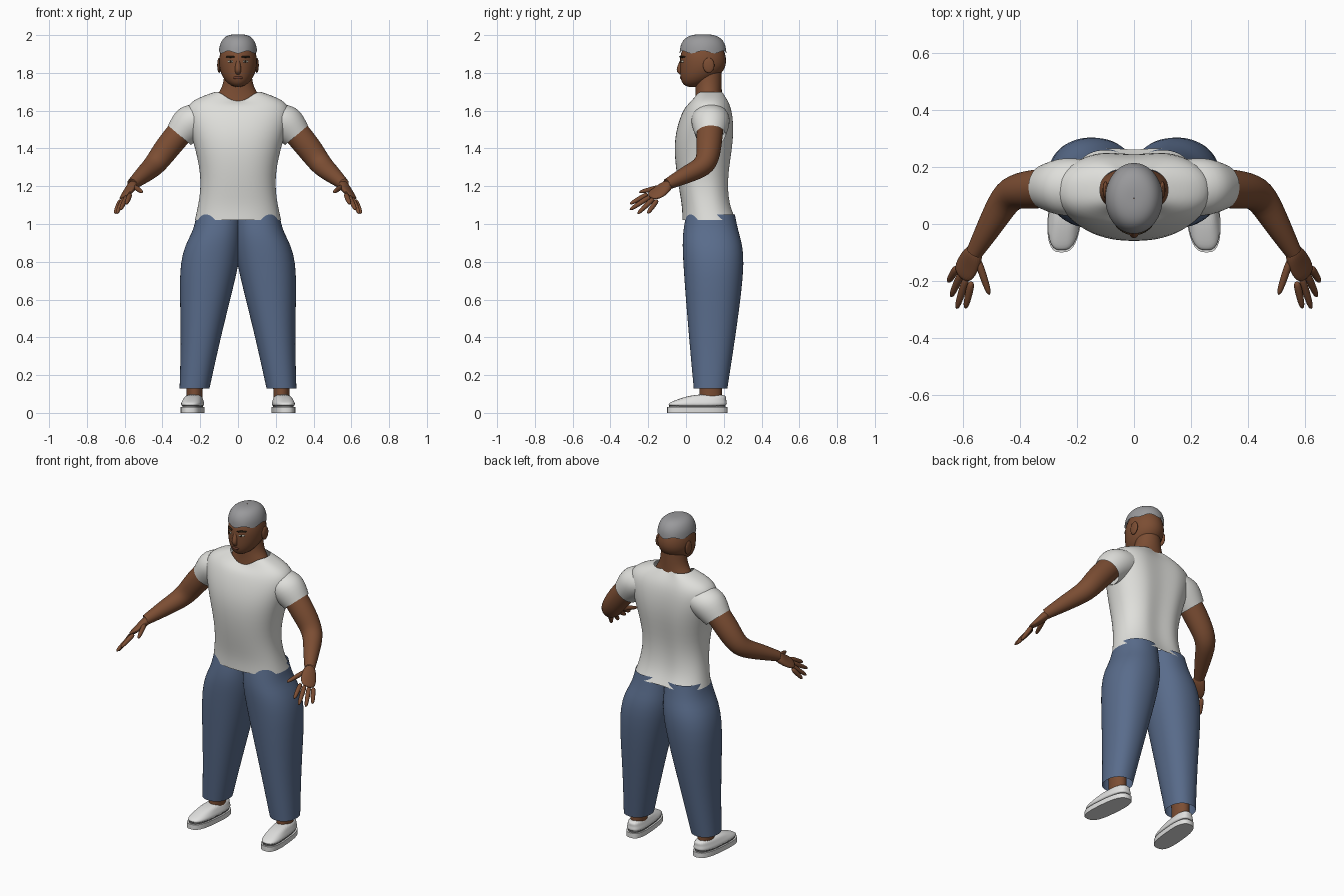
import bpy, bmesh
from math import sin, cos, pi, tau
from mathutils import Vector, Matrix

cube = bpy.data.objects.get("Cube")
if cube:
    bpy.data.objects.remove(cube, do_unlink=True)


def material(name, red, green, blue):
    mat = bpy.data.materials.new(name)
    mat.use_nodes = True
    colour = (red, green, blue, 1)
    mat.diffuse_color = colour
    shader = next(node for node in mat.node_tree.nodes if node.type == "BSDF_PRINCIPLED")
    shader.inputs["Base Color"].default_value = colour
    return mat


SKIN = material("brown skin", .2, .075, .033)
LIP = material("lip brown", .15, .05, .03)
DARK = material("dark brown", .03, .02, .01)
EYE = material("eye white", .6, .6, .5)
HAIR = material("grey hair", .32, .32, .33)
SHIRT = material("off white shirt", .74, .74, .71)
DENIM = material("blue denim", .1, .15, .26)
SHOE = material("white shoe", .75, .75, .74)
SEAM = material("shoe seam grey", .16, .16, .16)

ACROSS_BODY, UP = Vector((1, 0, 0)), Vector((0, 0, 1))


def finish(name, bm, mat, mirror, levels):
    mesh = bpy.data.meshes.new(name)
    bm.to_mesh(mesh)
    bm.free()
    mesh.materials.append(mat)
    part = bpy.data.objects.new(name, mesh)
    bpy.context.collection.objects.link(part)
    if mirror:
        part.modifiers.new("mirror", "MIRROR").use_mirror_merge = False
    if levels:
        smooth = part.modifiers.new("smooth", "SUBSURF")
        smooth.levels = smooth.render_levels = levels


def superellipse(value, power):
    size = abs(value) ** (2 / power)
    return size if value > 0 else -size


def loft(name, sections, mat, axis=None, side=ACROSS_BODY, sides=24, power=2,
         mirror=False, levels=2, capped=False, tweak=None):
    """Skin a tube over sections given as (x, y, z, half width, half depth)."""
    bm = bmesh.new()
    centres = [Vector(section[:3]) for section in sections]
    last = len(sections) - 1
    rings = []
    for i, section in enumerate(sections):
        along = axis or (centres[min(i + 1, last)] - centres[max(i - 1, 0)]).normalized()
        wide = (side - along * side.dot(along)).normalized()
        deep = along.cross(wide)
        ring = []
        for k in range(sides):
            angle = tau * k / sides
            point = (centres[i] + wide * section[3] * superellipse(cos(angle), power)
                     + deep * section[-1] * superellipse(sin(angle), power))
            if tweak:
                tweak(point, i, angle)
            ring.append(bm.verts.new(point))
        rings.append(ring)
    for lower, upper in zip(rings, rings[1:]):
        for k in range(sides):
            j = (k + 1) % sides
            bm.faces.new((lower[k], lower[j], upper[j], upper[k])).smooth = True
    if capped:
        for ring in (rings[0], rings[-1]):
            cap = bm.faces.new(ring)
            cap.smooth = levels > 0
            for edge in cap.edges:
                edge.smooth = levels > 0
    bmesh.ops.recalc_face_normals(bm, faces=bm.faces[:])
    finish(name, bm, mat, mirror, levels)


def upright(rows, x=0):
    """Turn rows of (height, y, half width, half depth) into level sections."""
    return [(x, y, z, width, depth) for z, y, width, depth in rows]


def ball(name, centre, size, mat, mirror=False, tweak=None):
    bm = bmesh.new()
    matrix = Matrix.Translation(centre) @ Matrix.Diagonal((*size, 1))
    bmesh.ops.create_uvsphere(bm, u_segments=32, v_segments=20, radius=1, matrix=matrix)
    if tweak:
        for vert in bm.verts:
            tweak(vert.co)
    for face in bm.faces:
        face.smooth = True
    finish(name, bm, mat, mirror, 0)


# Shirt body, with a V neckline in front and a groove along the spine
def shirt_shape(point, ring, angle):
    point.y -= .02 * max(0, sin(angle)) ** 24
    point.z -= .025 * max(0, ring - 4) * max(0, -sin(angle)) ** 5


loft("shirt_body", upright([
    (1.02, .13, .23, .15), (1.1, .11, .21, .13), (1.25, .09, .19, .14), (1.45, .1, .24, .17),
    (1.6, .12, .29, .14), (1.66, .12, .24, .11), (1.7, .12, .12, .08)]),
     SHIRT, axis=UP, sides=32, power=2.3, tweak=shirt_shape)
loft("shirt_sleeve", [(.15, .13, 1.58, .09), (.24, .13, 1.55, .11), (.31, .13, 1.47, .08)],
     SHIRT, axis=Vector((.65, 0, -.76)), mirror=True)

# Trouser legs, overlapping at the hips and open at the hem
loft("trouser_leg", [
    (.23, .13, .13, .08, .09), (.19, .14, .45, .11, .13), (.15, .15, .83, .17, .17),
    (.11, .13, .95, .13, .15), (.1, .13, 1.05, .12, .13)],
     DENIM, axis=UP, power=2.2, mirror=True)

# Ankles
loft("ankle", upright([(.05, .13, .04, .06), (.25, .13, .05, .06)], x=.23),
     SKIN, axis=UP, mirror=True)


# Shoes, toes turned slightly outward
def splay(point, ring, angle):
    point.x -= (point.y - .06) * .09


def shoe_part(name, rows, mat, levels):
    loft(name, upright(rows, x=.24), mat, axis=UP, sides=32, power=2.8,
         mirror=True, levels=levels, capped=True, tweak=splay)


shoe_part("shoe_sole", [(height, .06, .06, .16) for height in (0, .03)], SHOE, 0)
shoe_part("shoe_seam", [(height, .06, .05, .15) for height in (.03, .04)], SEAM, 0)
shoe_part("shoe_upper", [(.03, .06, .055, .15), (.05, .06, .06, .16),
                         (.07, .08, .05, .13), (.1, .13, .04, .09)], SHOE, 2)

# Arms
loft("arm", [(.26, .13, 1.54, .07), (.38, .12, 1.4, .07), (.44, .11, 1.31, .06),
             (.49, .02, 1.27, .05), (.56, -.1, 1.21, .03)], SKIN, mirror=True)

# Hands: a flat palm, four fingers spread across the knuckles, and a thumb
knuckles = Vector((.05, .05, -.03))
loft("palm", [(.55, -.08, 1.22, .03, .03), (.58, -.14, 1.17, .05, .02), (.61, -.19, 1.14, .04, .01)],
     SKIN, side=knuckles, mirror=True, capped=True)


def finger(name, base, tip):
    points = [(*base.lerp(Vector(tip), reach), radius)
              for reach, radius in ((0, .014), (.5, .014), (1.1, .01))]
    loft(name, points, SKIN, sides=12, mirror=True, capped=True)


tips = {"index_finger": (.59, -.29, 1.11), "middle_finger": (.62, -.29, 1.08),
        "ring_finger": (.64, -.25, 1.06), "little_finger": (.65, -.2, 1.06)}
for place, (name, tip) in enumerate(tips.items()):
    finger(name, Vector((.57, -.2, 1.16)) + knuckles * place / 3, tip)
finger("thumb", Vector((.55, -.12, 1.2)), (.51, -.24, 1.17))

# Neck
loft("neck", upright([(1.6, .12, .13, .08), (1.68, .12, .12, .07),
                      (1.72, .12, .08, .07), (1.82, .12, .07, .07)]), SKIN, axis=UP)


# Head, with the jaw drawn forward below the eyes
def jaw(point):
    drop = max(0, 1.86 - point.z) / .135
    point.y -= .06 * drop ** 2


ball("head", (0, .09, 1.86), (.1, .122, .135), SKIN, tweak=jaw)
ball("ear", (.1, .12, 1.84), (.01, .03, .04), SKIN, mirror=True)


# Cropped hair: a rounded dome with an uneven lower edge
def hairline(point, ring, angle):
    if ring == 0:
        point.z += .01 * cos(6 * angle)


dome = []
for step in range(6):
    rise = step * pi / 11
    width = .102 * cos(rise) ** .6
    dome.append((1.91 + .095 * sin(rise), .09, width, width * 1.23))
dome.append((dome[-1][0], .09, .001, .001))
loft("hair", upright(dome), HAIR, axis=UP, tweak=hairline)


# Face, with the eyes and brows following the curve of the head
def wrap(point):
    point.y += .6 * (point.x - .04)


loft("nose", [(0, -.02, 1.87, .01), (0, -.04, 1.81, .02), (0, -.02, 1.79, .01)],
     SKIN, axis=UP, sides=12)
ball("lips", (0, -.02, 1.775), (.025, .013, .01), LIP)
ball("eyeball", (.04, -.02, 1.86), (.015, .006, .006), EYE, mirror=True, tweak=wrap)
ball("iris", (.04, -.025, 1.86), (.005, .004, .005), DARK, mirror=True, tweak=wrap)
ball("eyebrow", (.04, -.02, 1.885), (.025, .008, .005), DARK, mirror=True, tweak=wrap)
